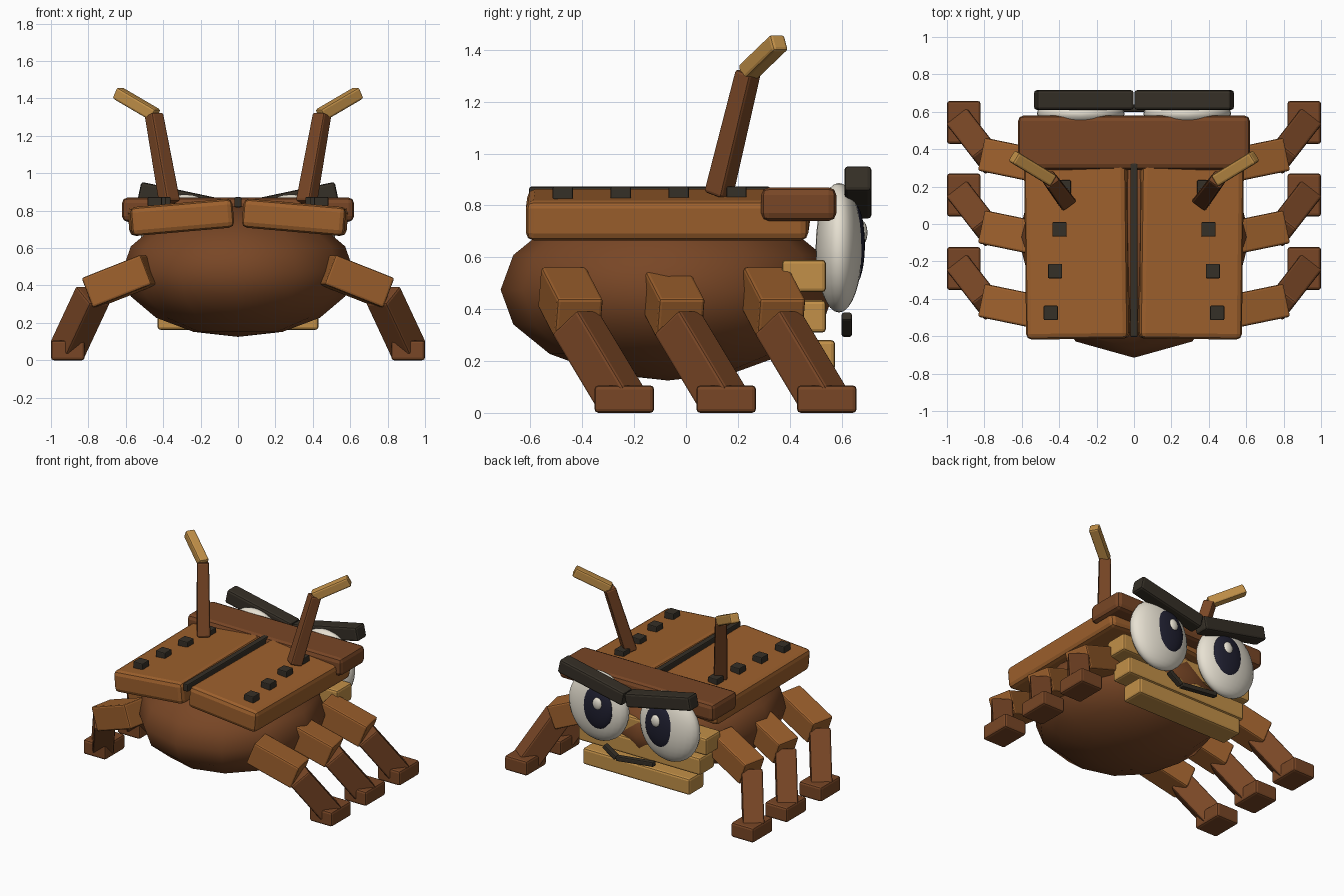
import bpy, bmesh, math
from mathutils import Vector, Matrix

if "Cube" in bpy.data.objects:
    bpy.data.objects.remove(bpy.data.objects["Cube"])


def mat(name, rgb):
    m = bpy.data.materials.new(name)
    m.diffuse_color = (*rgb, 1)
    m.use_nodes = True
    m.node_tree.nodes["Principled BSDF"].inputs["Base Color"].default_value = m.diffuse_color
    return m


BROWN = mat("dark brown wood", (0.19, 0.062, 0.019))
ORANGE = mat("orange brown wood", (0.34, 0.118, 0.026))
TAN = mat("light tan wood", (0.54, 0.28, 0.065))
BLACK = mat("charcoal", (0.036, 0.029, 0.020))
WHITE = mat("eye white", (0.82, 0.77, 0.66))
NAVY = mat("pupil navy", (0.014, 0.014, 0.030))


def finish(name, bm, material, matrix, bevel=0, smooth=False, segments=2):
    me = bpy.data.meshes.new(name)
    bm.to_mesh(me)
    bm.free()
    me.materials.append(material)
    ob = bpy.data.objects.new(name, me)
    bpy.context.collection.objects.link(ob)
    ob.matrix_world = matrix
    if smooth:
        me.polygons.foreach_set("use_smooth", [True] * len(me.polygons))
    if bevel:
        b = ob.modifiers.new("bevel", 'BEVEL')
        b.width = bevel
        b.segments = segments
    return ob


def box(name, material, loc, size, rot=(0, 0, 0), bevel=0.015):
    bm = bmesh.new()
    bmesh.ops.create_cube(bm, size=1)
    bmesh.ops.scale(bm, vec=size, verts=bm.verts)
    r = (Matrix.Rotation(rot[2], 4, 'Z') @ Matrix.Rotation(rot[1], 4, 'Y')
         @ Matrix.Rotation(rot[0], 4, 'X'))
    return finish(name, bm, material, Matrix.Translation(loc) @ r, bevel)


def beam(name, material, a, b, w, h, bevel=0.012, taper=1.0):
    """Beveled bar from a to b; w is its sideways size, h its upright size."""
    a, b = Vector(a), Vector(b)
    d = b - a
    bm = bmesh.new()
    bmesh.ops.create_cube(bm, size=1)
    bmesh.ops.scale(bm, vec=(w, h, d.length), verts=bm.verts)
    for v in bm.verts:
        if v.co.z > 0:
            v.co.x *= taper
            v.co.y *= taper
    m = Matrix.Translation((a + b) / 2) @ d.to_track_quat('Z', 'Y').to_matrix().to_4x4()
    return finish(name, bm, material, m, bevel)


def ball(name, material, loc, radii, seg=24, rings=16):
    bm = bmesh.new()
    bmesh.ops.create_uvsphere(bm, u_segments=seg, v_segments=rings, radius=1)
    bmesh.ops.scale(bm, vec=radii, verts=bm.verts)
    return finish(name, bm, material, Matrix.Translation(loc), smooth=True)


# Body, head board and the seam between the wing covers
ball("body", BROWN, (0, -0.07, 0.475), (0.62, 0.645, 0.35), 12, 8)
box("head_board", BROWN, (0, 0.435, 0.805), (1.24, 0.29, 0.13), bevel=0.03)
box("wing_seam", BLACK, (0, -0.14, 0.845), (0.04, 0.93, 0.055), bevel=0.008)

# Light planks of the jaw
for i, (half, y, z, h) in enumerate([(0.54, 0.455, 0.528, 0.125),
                                     (0.49, 0.455, 0.372, 0.125),
                                     (0.43, 0.490, 0.222, 0.118)]):
    box(f"jaw_plank_{i + 1}", TAN, (0, y, z), (2 * half, 0.17, h))

# Crooked mouth
mouth = [(0.22, 0.62, 0.375), (0.12, 0.62, 0.31), (-0.18, 0.62, 0.345)]
for i in range(2):
    beam(f"mouth_{i + 1}", BLACK, mouth[i], mouth[i + 1], 0.04, 0.035, 0.008)

for s, side in ((-1, "left"), (1, "right")):
    # Wing cover with its row of spots
    box(f"{side}_wing_cover", ORANGE, (s * 0.305, -0.07, 0.764), (0.55, 1.09, 0.155),
        (0, s * math.radians(5), s * math.radians(-0.7)), 0.03)
    for i in range(4):
        t = i / 3
        box(f"{side}_spot_{i + 1}", BLACK,
            (s * (0.375 + 0.07 * t), 0.195 - 0.67 * t, 0.848), (0.076, 0.078, 0.05),
            bevel=0.006)

    # Antenna
    elbow = (s * 0.45, 0.24, 1.315)
    beam(f"{side}_antenna_stalk", BROWN, (s * 0.365, 0.125, 0.84), elbow,
         0.09, 0.085, 0.012, 0.88)
    beam(f"{side}_antenna_tip", TAN, (s * 0.44, 0.235, 1.31), (s * 0.645, 0.36, 1.43),
         0.068, 0.068)

    # Eye, pupil, glint and slanted brow
    ball(f"{side}_eye", WHITE, (s * 0.285, 0.59, 0.637), (0.235, 0.09, 0.25))
    ball(f"{side}_pupil", NAVY, (s * 0.255, 0.65, 0.65), (0.125, 0.04, 0.155))
    ball(f"{side}_eye_glint", WHITE, (s * 0.235, 0.68, 0.695), (0.038, 0.02, 0.045), 12, 8)
    box(f"{side}_brow", BLACK, (s * 0.268, 0.663, 0.85), (0.53, 0.105, 0.10),
        (0, -s * math.radians(12), 0), 0.015)

    # Three legs: thigh, shin and foot
    for row, y in (("face", 0.543), ("middle", 0.155), ("rear", -0.238)):
        name = f"{side}_{row}"
        beam(f"{name}_thigh", ORANGE, (s * 0.475, y - 0.24, 0.485),
             (s * 0.79, y - 0.175, 0.36), 0.18, 0.17)
        beam(f"{name}_shin", BROWN, (s * 0.775, y - 0.19, 0.35),
             (s * 0.915, y - 0.01, 0.05), 0.14, 0.155)
        box(f"{name}_foot", BROWN, (s * 0.91, y, 0.053), (0.18, 0.23, 0.106))
